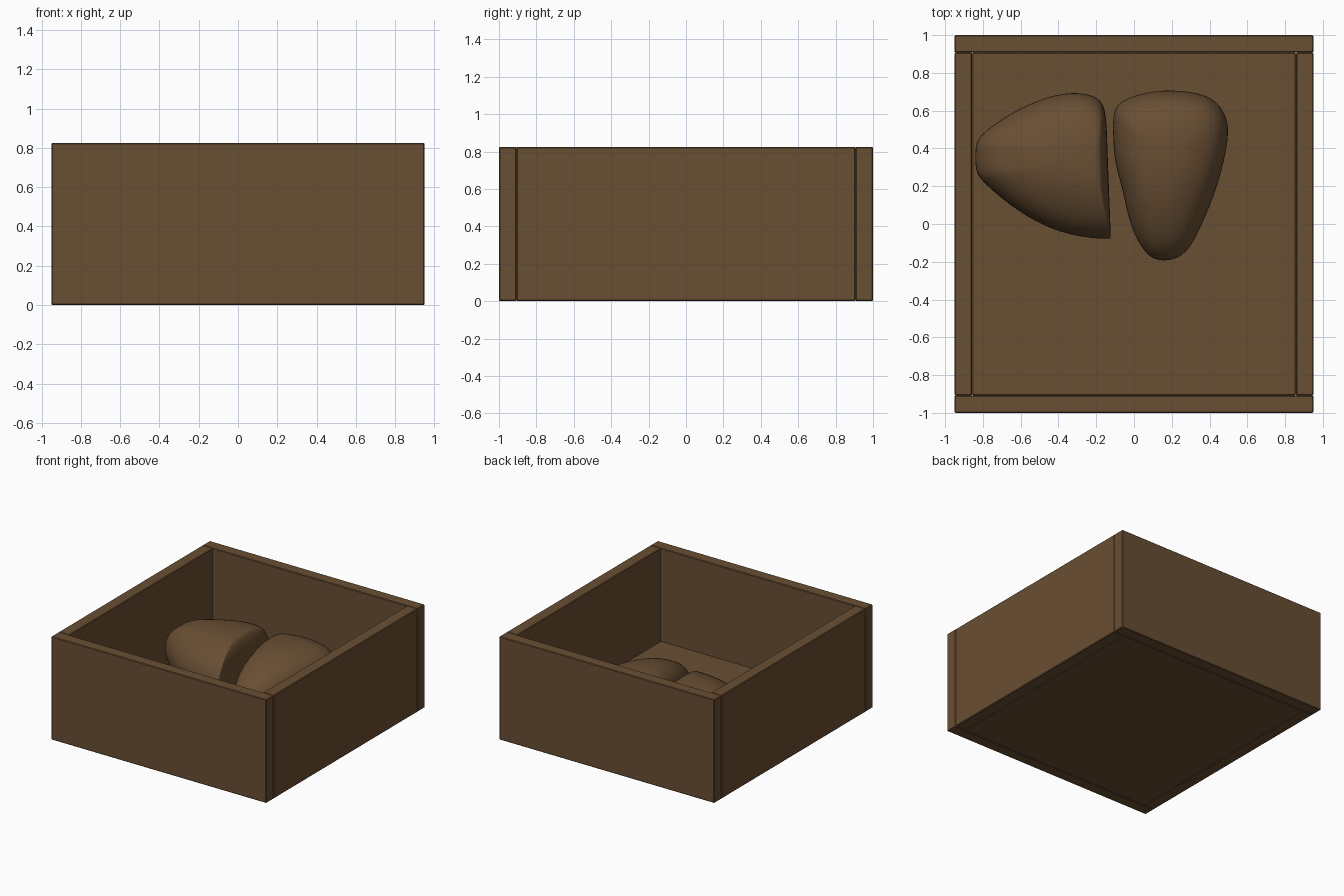
import bpy
import bmesh

if "Cube" in bpy.data.objects:
    bpy.data.objects.remove(bpy.data.objects["Cube"], do_unlink=True)

W, D, H, T = 0.95, 1.0, 0.825, 0.093   # half width, half depth, height, board thickness
FLOOR = 0.085

brown = bpy.data.materials.new("dark brown wood")
brown.use_nodes = True
colour = (0.141, 0.077, 0.033, 1)
brown.diffuse_color = colour
bsdf = brown.node_tree.nodes["Principled BSDF"]
bsdf.inputs["Base Color"].default_value = colour
bsdf.inputs["Roughness"].default_value = 0.8


def add_object(name, bm):
    mesh = bpy.data.meshes.new(name)
    bm.to_mesh(mesh)
    bm.free()
    mesh.materials.append(brown)
    obj = bpy.data.objects.new(name, mesh)
    bpy.context.collection.objects.link(obj)
    return obj


def board(name, centre, size):
    bm = bmesh.new()
    bmesh.ops.create_cube(bm, size=1)
    for v in bm.verts:
        v.co = [c + p * s for c, p, s in zip(centre, v.co, size)]
    obj = add_object(name, bm)
    bevel = obj.modifiers.new("eased edges", "BEVEL")
    bevel.width = 0.005
    bevel.segments = 1


# Open box: full-width front and back, sides and floor between them
for name, s in (("front_board", -1), ("back_board", 1)):
    board(name, (0, s * (D - T / 2), H / 2), (2 * W, T, H))
for name, s in (("right_board", -1), ("left_board", 1)):
    board(name, (s * (W - T / 2), 0, H / 2), (T, 2 * (D - T), H))
board("floor_board", (0, 0, FLOOR / 2), (2 * (W - T), 2 * (D - T), FLOOR))

# Rounded lumps: one outline repeated at (scale, height) levels
LEVELS = ((0.4, 0.08), (0.8, 0.085), (0.96, 0.18), (1.0, 0.3), (0.95, 0.4),
          (0.8, 0.485), (0.5, 0.535), (0.2, 0.55))


def lump(name, outline, anchor):
    bm = bmesh.new()
    rings = []
    for scale, z in LEVELS:
        ring = []
        for x, y in outline:
            px = anchor[0] + (x - anchor[0]) * scale
            py = anchor[1] + (y - anchor[1]) * scale
            sag = 0.5 * max(0, 0.2 - py) * max(0, z - 0.1)
            ring.append(bm.verts.new((px, py, z - sag)))
        rings.append(ring)
    n = len(outline)
    for low, high in zip(rings, rings[1:]):
        for i in range(n):
            j = (i + 1) % n
            bm.faces.new((low[i], low[j], high[j], high[i]))
    bm.faces.new(rings[-1])
    bm.faces.new(rings[0][::-1])
    bmesh.ops.recalc_face_normals(bm, faces=bm.faces)
    for f in bm.faces:
        f.smooth = True
    obj = add_object(name, bm)
    sub = obj.modifiers.new("rounding", "SUBSURF")
    sub.levels = sub.render_levels = 2


lump("right_lump",
     ((-0.12, -0.085), (-0.122, -0.06), (-0.13, 0.15), (-0.14, 0.4), (-0.145, 0.6),
      (-0.18, 0.68), (-0.32, 0.71), (-0.5, 0.67), (-0.68, 0.58), (-0.84, 0.465),
      (-0.85, 0.4), (-0.85, 0.28), (-0.82, 0.23), (-0.66, 0.09), (-0.48, -0.02),
      (-0.3, -0.075), (-0.15, -0.085)),
     (-0.21, 0.33))
lump("left_lump",
     ((-0.115, 0.63), (-0.115, 0.5), (-0.11, 0.33), (-0.06, 0.18), (-0.03, 0.0),
      (0.04, -0.14), (0.1, -0.2), (0.19, -0.205), (0.28, -0.17), (0.36, -0.02),
      (0.45, 0.2), (0.51, 0.45), (0.5, 0.58), (0.42, 0.68), (0.28, 0.71),
      (0.12, 0.715), (-0.02, 0.68)),
     (0.14, 0.38))
